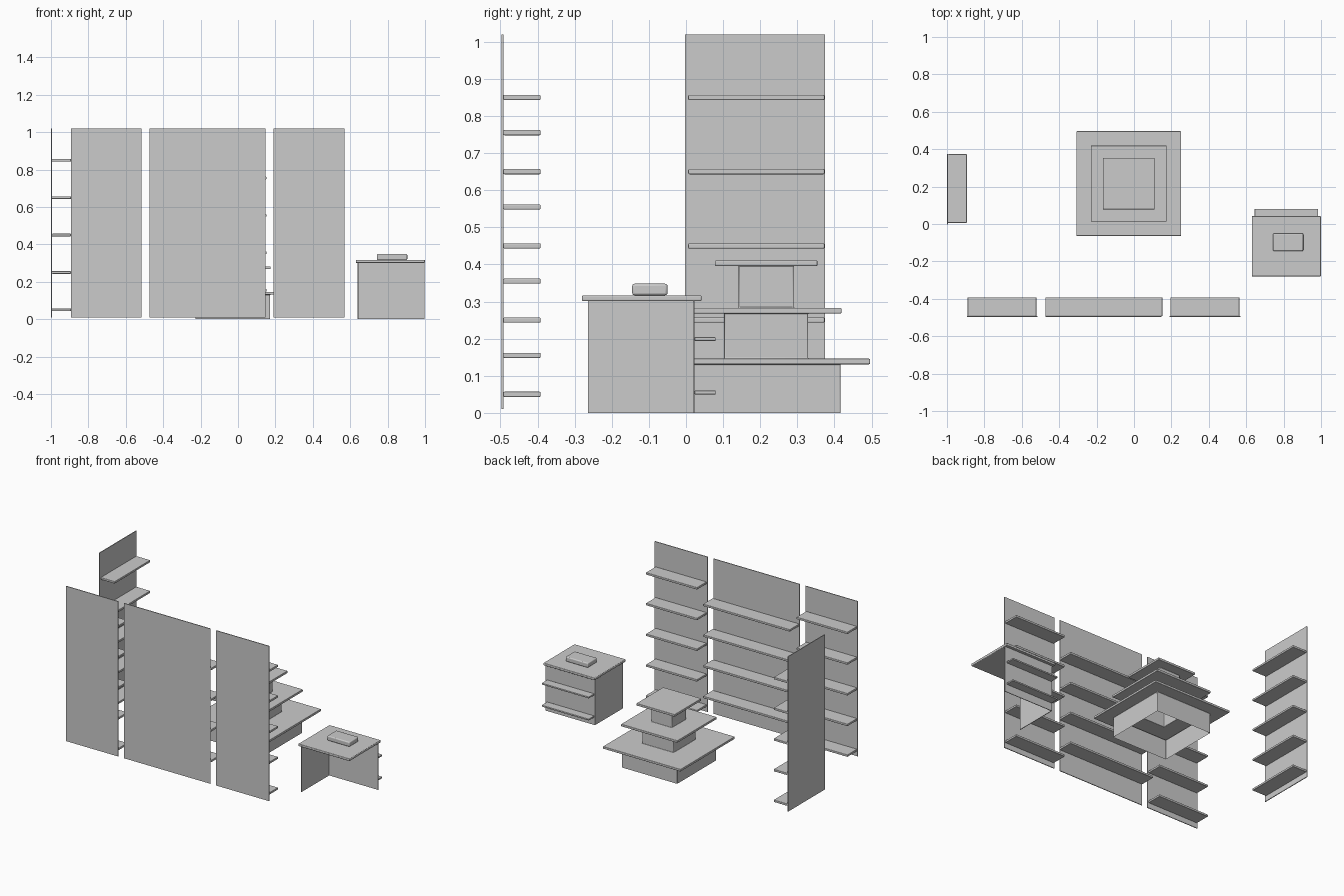
import bpy, bmesh

if "Cube" in bpy.data.objects:
    bpy.data.objects.remove(bpy.data.objects["Cube"])

grey = bpy.data.materials.new("light_grey")
grey.diffuse_color = (0.6, 0.6, 0.6, 1)
grey.use_nodes = True
grey.node_tree.nodes["Principled BSDF"].inputs["Base Color"].default_value = grey.diffuse_color


def finish(name, bm, bevel=0.0):
    bmesh.ops.recalc_face_normals(bm, faces=bm.faces)
    mesh = bpy.data.meshes.new(name)
    bm.to_mesh(mesh)
    bm.free()
    mesh.materials.append(grey)
    ob = bpy.data.objects.new(name, mesh)
    bpy.context.collection.objects.link(ob)
    if bevel:
        mod = ob.modifiers.new("rounded_edges", "BEVEL")
        mod.width = bevel
        mod.segments = 3
        bpy.context.view_layer.objects.active = ob
        ob.select_set(True)
        bpy.ops.object.shade_smooth_by_angle(angle=0.6)
        ob.select_set(False)
    return ob


def box(name, x, y, z, bevel=0.0):
    """Box from (min, max) ranges."""
    bm = bmesh.new()
    bmesh.ops.create_cube(bm, size=1)
    for v in bm.verts:
        v.co = [(r[0] + r[1]) / 2 + c * (r[1] - r[0]) for c, r in zip(v.co, (x, y, z))]
    return finish(name, bm, bevel)


PANEL_Z = (0.01, 1.02)
FIVE = [0.05 + 0.2 * i for i in range(5)]
FOUR = [0.155 + 0.2 * i for i in range(4)]

# front wall panels with shelves on their inner side
for name, px, sx, heights in (
        ("left_rack", (-0.893, -0.516), (-0.89, -0.522), FIVE),
        ("middle_rack", (-0.474, 0.148), (-0.474, 0.152), FOUR),
        ("right_rack", (0.189, 0.57), (0.195, 0.564), FIVE)):
    box(name + "_panel", px, (-0.497, -0.492), PANEL_Z)
    for z in heights:
        box(name + "_shelf", sx, (-0.492, -0.392), (z - 0.007, z + 0.007), 0.003)

# side wall panel with shelves
box("side_rack_panel", (-1.0, -0.995), (-0.003, 0.375), PANEL_Z)
for z in FIVE:
    box("side_rack_shelf", (-0.995, -0.893), (0.006, 0.373), (z - 0.007, z + 0.007), 0.003)

# tiered display stand: square rings along a (half width, height) profile, open below
profile = [(0.2, 0), (0.2, 0.131), (0.28, 0.131), (0.28, 0.146),
           (0.113, 0.146), (0.113, 0.268), (0.203, 0.268), (0.203, 0.283),
           (0.074, 0.283), (0.074, 0.396), (0.138, 0.396), (0.138, 0.411)]
bm = bmesh.new()
rings = [[bm.verts.new((-0.028 + i * h, 0.216 + j * h, z))
          for i, j in ((-1, -1), (1, -1), (1, 1), (-1, 1))] for h, z in profile]
for a, b in zip(rings, rings[1:]):
    for k in range(4):
        n = (k + 1) % 4
        bm.faces.new((a[k], a[n], b[n], b[k]))
bm.faces.new(rings[-1])
stand = finish("tiered_stand", bm, 0.003)

# counter: two thin walls, open towards the front and right
box("counter_back_wall", (0.64, 0.998), (0.019, 0.023), (0, 0.302))
box("counter_left_wall", (0.64, 0.644), (-0.264, 0.019), (0, 0.302))
box("counter_top", (0.63, 1.0), (-0.28, 0.042), (0.301, 0.317), 0.004)
box("counter_till", (0.743, 0.905), (-0.145, -0.05), (0.317, 0.348), 0.006)
for z in (0.055, 0.199):
    box("counter_shelf", (0.645, 0.985), (0.023, 0.08), (z - 0.005, z + 0.005), 0.002)
